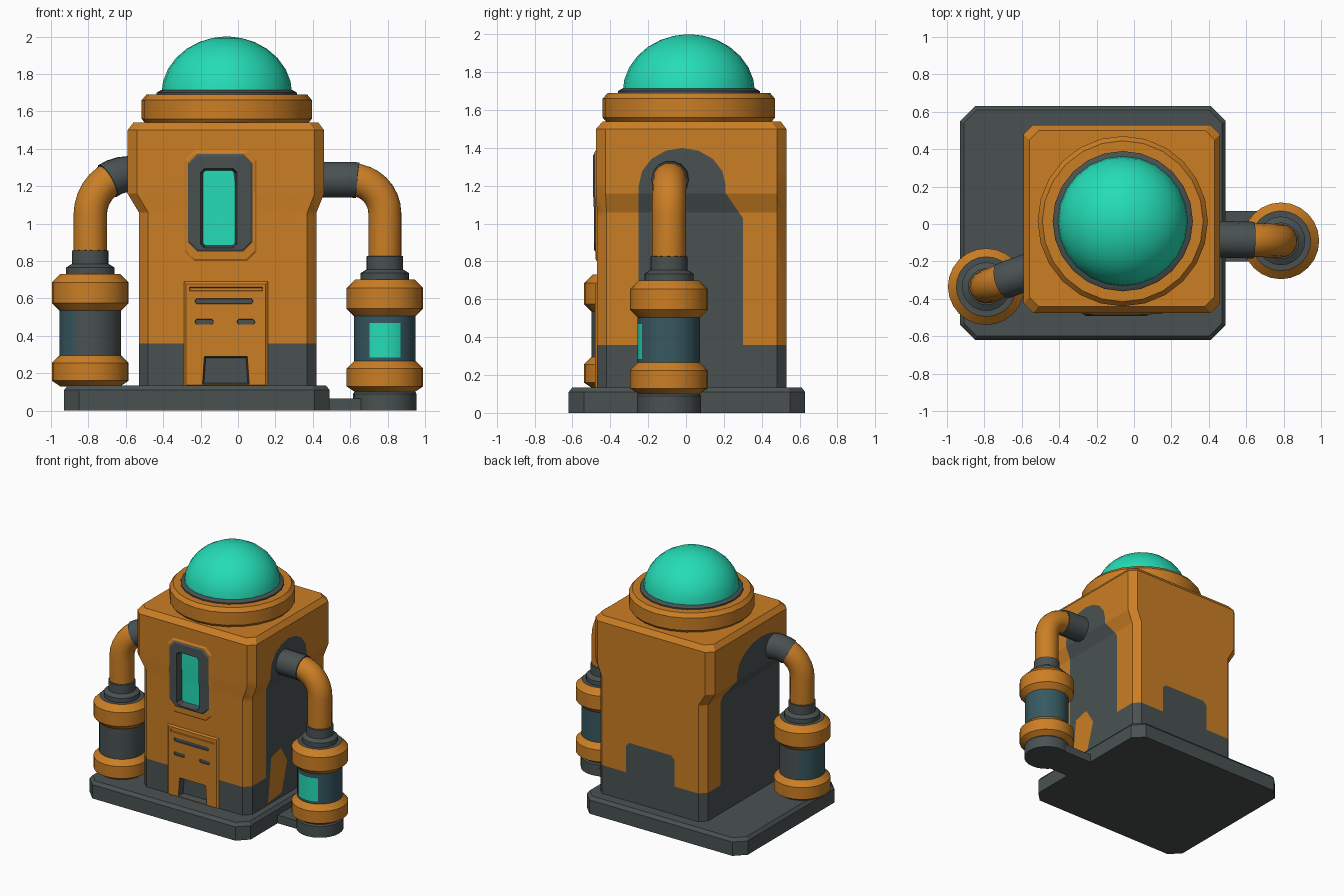
import bpy, bmesh, math
from mathutils import Vector

if "Cube" in bpy.data.objects:
    bpy.data.objects.remove(bpy.data.objects["Cube"])

def material(name, rgb):
    m = bpy.data.materials.new(name)
    m.diffuse_color = (*rgb, 1)
    m.use_nodes = True
    m.node_tree.nodes["Principled BSDF"].inputs["Base Color"].default_value = m.diffuse_color
    return m

MATS = [material("orange_paint", (0.60, 0.21, 0.018)),
        material("dark_grey_metal", (0.068, 0.083, 0.083)),
        material("bright_teal_glass", (0.018, 0.72, 0.47)),
        material("dark_teal_glass", (0.038, 0.098, 0.117))]
ORANGE, GREY, TEAL, DARK = range(4)

def finish(bm, name, angle=32):
    bmesh.ops.recalc_face_normals(bm, faces=bm.faces[:])
    me = bpy.data.meshes.new(name)
    bm.to_mesh(me)
    bm.free()
    for m in MATS:
        me.materials.append(m)
    for p in me.polygons:
        p.use_smooth = True
    me.set_sharp_from_angle(angle=math.radians(angle))
    ob = bpy.data.objects.new(name, me)
    bpy.context.collection.objects.link(ob)
    return ob

def loft(rings, mats, rule=None):
    """Skin closed rings of points; mats gives one colour per band."""
    bm = bmesh.new()
    vs = [[bm.verts.new(p) for p in r] for r in rings]
    n = len(vs[0])
    for k in range(len(vs) - 1):
        for i in range(n):
            j = (i + 1) % n
            f = bm.faces.new((vs[k][i], vs[k][j], vs[k + 1][j], vs[k + 1][i]))
            f.material_index = mats[k]
    bm.faces.new(vs[0][::-1]).material_index = mats[0]
    bm.faces.new(vs[-1]).material_index = mats[-1]
    if rule:
        for f in bm.faces:
            f.material_index = rule(f.calc_center_median(), f.material_index)
    bmesh.ops.recalc_face_normals(bm, faces=bm.faces[:])
    return bm

def chamfered(x0, x1, y0, y1, c):
    """Counter-clockwise rectangle with cut corners."""
    return [(x0 + c, y0), (x1 - c, y0), (x1, y0 + c), (x1, y1 - c),
            (x1 - c, y1), (x0 + c, y1), (x0, y1 - c), (x0, y0 + c)]

def block(levels, mat):
    rings = [[(x, y, z) for x, y in chamfered(*r)] for z, *r in levels]
    return loft(rings, [mat] * (len(levels) - 1))

def lathe(profile, cx, cy, sides=24, rule=None):
    rings = [[(cx + r * math.cos(2 * math.pi * i / sides),
               cy + r * math.sin(2 * math.pi * i / sides), z)
              for i in range(sides)] for r, z, m in profile]
    return loft(rings, [m for r, z, m in profile][:-1], rule)

def tube(points, radius, side, mat, sides=14):
    rings = []
    for k, p in enumerate(points):
        t = (points[min(k + 1, len(points) - 1)] - points[max(k - 1, 0)]).normalized()
        up = side.cross(t)
        rings.append([p + radius * (math.cos(a) * side + math.sin(a) * up)
                      for a in (2 * math.pi * i / sides for i in range(sides))])
    return loft(rings, [mat] * (len(points) - 1))

def paint(bm, axis, sign, poly, mat, depth=0, rim=0.012, limit=0.95):
    """Cut a convex outline into the faces looking along an axis, colour it, optionally raise or sink it."""
    h = 1 - axis
    lines = []
    for p, q in zip(poly, poly[1:] + poly[:1]):
        co, no = Vector((0, 0, p[1])), Vector((0, 0, p[0] - q[0]))
        co[h], no[h] = p[0], q[1] - p[1]
        lines.append((co, no.normalized()))
    for co, no in lines:
        bm.normal_update()
        faces = [f for f in bm.faces if f.normal[axis] * sign > limit]
        geom = list({g for f in faces for g in (*f.verts, *f.edges)}) + faces
        bmesh.ops.bisect_plane(bm, geom=geom, dist=1e-5, plane_co=co, plane_no=no)
    bm.normal_update()
    inside = [f for f in bm.faces if f.normal[axis] * sign > limit and
              all((f.calc_center_median() - co).dot(no) < 0 for co, no in lines)]
    for f in inside:
        f.material_index = mat
    if depth and inside:
        rim_faces = bmesh.ops.inset_region(bm, faces=inside, thickness=rim, depth=depth,
                                           use_even_offset=True, use_boundary=True)["faces"]
        for f in rim_faces:
            f.material_index = mat

def rect(a0, a1, b0, b1):
    return [(a0, b0), (a1, b0), (a1, b1), (a0, b1)]

# Base slab and the small side foot
finish(block([(0, -0.93, 0.49, -0.62, 0.63, 0.08), (0.11, -0.93, 0.49, -0.62, 0.63, 0.08),
              (0.135, -0.91, 0.47, -0.60, 0.61, 0.07)], GREY), "base_slab")
finish(block([(0, 0.44, 0.79, -0.2, 0.07, 0.02), (0.065, 0.44, 0.79, -0.2, 0.07, 0.02)], GREY), "foot_bridge")
finish(lathe([(0.17, 0, GREY), (0.17, 0.09, GREY), (0.155, 0.11, GREY)], 0.785, -0.09), "canister_foot")

# Body: chamfered tower with wider shoulders, dark skirt below 0.36
body = block([(0.12, -0.53, 0.42, -0.47, 0.53, 0.05), (0.36, -0.53, 0.42, -0.47, 0.53, 0.05),
              (1.06, -0.53, 0.42, -0.47, 0.53, 0.05), (1.16, -0.59, 0.46, -0.475, 0.53, 0.05),
              (1.50, -0.59, 0.46, -0.475, 0.53, 0.05), (1.54, -0.56, 0.43, -0.44, 0.50, 0.05)], ORANGE)
for f in body.faces:
    if f.calc_center_median().z < 0.36:
        f.material_index = GREY

# Dark arched panels on both sides
for sign, y0, y1, low in ((1, -0.25, 0.21, 0.30), (-1, -0.42, 0.20, 0.32)):
    mid, half = (y0 + y1) / 2, (y1 - y0) / 2
    arch = [(y0, 0.36), (y1, 0.36)] + [(mid + half * math.cos(a), 1.2 + 0.2 * math.sin(a))
                                       for a in (math.pi * i / 8 for i in range(9))]
    paint(body, 0, sign, arch, GREY, limit=0.8)
    paint(body, 0, sign, [(y0, 0.36), (low, 0.36), (low, 1.03), (y1, 1.16), (y0, 1.16)], GREY, limit=0.8)
paint(body, 0, 1, [(-0.22, 0.15), (-0.05, 0.17), (0.02, 0.4), (-0.06, 0.53), (-0.18, 0.5)], ORANGE)

# Back notch
paint(body, 1, 1, chamfered(-0.27, 0.16, 0.3, 0.6, 0.03), GREY)

# Front hatch with slots and doorway
paint(body, 1, -1, rect(-0.29, 0.16, 0.125, 0.69), ORANGE, 0.01)
paint(body, 1, -1, rect(-0.26, 0.13, 0.64, 0.66), ORANGE, -0.008, 0.003)
for x0, x1, z0, z1 in ((-0.23, 0.08, 0.57, 0.6), (-0.23, -0.13, 0.46, 0.49), (-0.005, 0.09, 0.46, 0.49)):
    paint(body, 1, -1, chamfered(x0, x1, z0, z1, 0.01), GREY, -0.008, 0.002)
paint(body, 1, -1, [(-0.19, 0.14), (0.06, 0.14), (0.05, 0.29), (-0.18, 0.29)], GREY, -0.05, 0.008)

# Front window with frame
paint(body, 1, -1, chamfered(-0.285, 0.1, 0.8, 1.39, 0.05), ORANGE, 0.008)
paint(body, 1, -1, chamfered(-0.268, 0.078, 0.85, 1.372, 0.05), GREY, 0.008)
paint(body, 1, -1, chamfered(-0.2, -0.005, 0.87, 1.295, 0.02), GREY, -0.05, 0.012)
paint(body, 1, -1, chamfered(-0.188, -0.017, 0.882, 1.283, 0.015), TEAL)
finish(body, "body", 20)

# Collar ring, dark seal and glass dome
CX, CY = -0.06, 0.015
finish(lathe([(0.43, 1.53, ORANGE), (0.455, 1.56, ORANGE), (0.455, 1.66, ORANGE),
              (0.43, 1.69, ORANGE), (0.37, 1.69, ORANGE)], CX, CY), "top_collar")
finish(lathe([(0.375, 1.67, GREY), (0.375, 1.70, GREY), (0.35, 1.715, GREY)], CX, CY), "dome_seal")
finish(lathe([(0.35 * math.cos(a), 1.69 + 0.31 * math.sin(a), TEAL)
              for a in (math.radians(d) for d in (0, 13, 26, 39, 52, 65, 77, 87))], CX, CY), "glass_dome")

# Canisters with their pipes: centre, lift, start point on body, elbow radius, collar points
def canister(side, cx, cy, lift, start, bend, collar_len):
    def tint(c, m):
        dx, dy, z = c.x - cx, c.y - cy, c.z - lift
        if m != DARK:
            return m
        if side == "left":
            return DARK if dx < -0.45 * math.hypot(dx, dy) else GREY
        return TEAL if 0.285 < z < 0.47 and dy < -0.85 * math.hypot(dx, dy) else DARK
    profile = [(0.16, 0.10, ORANGE), (0.205, 0.13, ORANGE), (0.205, 0.225, ORANGE), (0.165, 0.265, DARK),
               (0.165, 0.285, DARK), (0.165, 0.47, DARK), (0.165, 0.505, ORANGE), (0.205, 0.545, ORANGE),
               (0.205, 0.655, ORANGE), (0.16, 0.70, GREY), (0.13, 0.70, GREY), (0.13, 0.735, GREY),
               (0.098, 0.755, GREY), (0.098, 0.825, GREY), (0.08, 0.83, GREY)]
    finish(lathe([(r, z + lift, m) for r, z, m in profile], cx, cy, 24, tint), side + "_canister")
    a, end = Vector(start), Vector((cx, cy, start[2]))
    out = (end - a).normalized()
    centre = end - out * bend - Vector((0, 0, bend))
    path = [a] + [centre + bend * (out * math.sin(t) + Vector((0, 0, math.cos(t))))
                  for t in (math.pi / 2 * i / 8 for i in range(9))]
    path.append(Vector((cx, cy, 0.78 + lift)))
    across = out.cross(Vector((0, 0, 1)))
    finish(tube(path, 0.09, across, ORANGE), side + "_pipe")
    finish(tube(path[:collar_len], 0.098, across, GREY), side + "_pipe_collar")

canister("right", 0.785, -0.09, 0.0, (0.40, -0.08, 1.235), 0.18, 3)
canister("left", -0.79, -0.335, 0.03, (-0.52, -0.24, 1.265), 0.22, 5)
